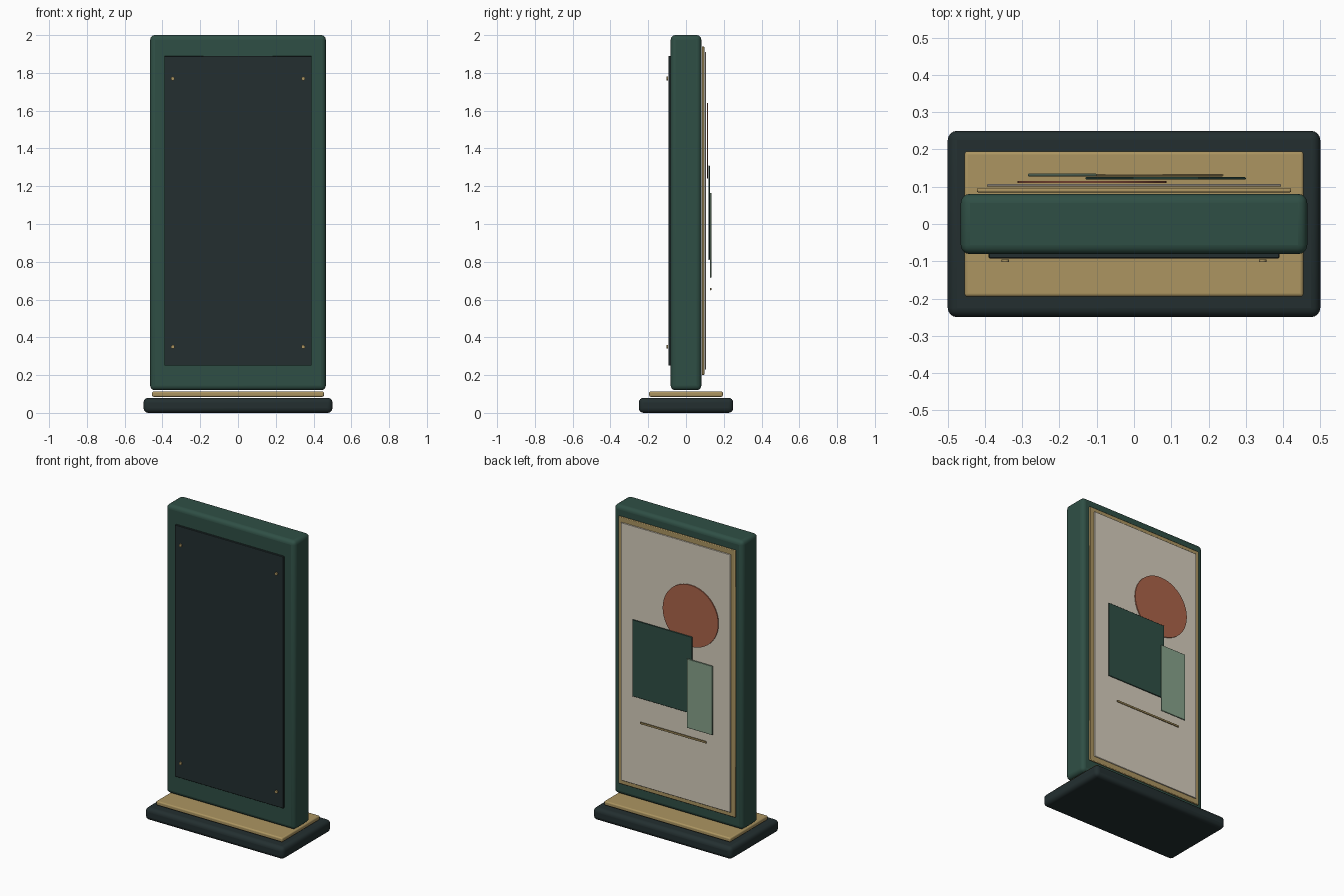
import bpy, math

if "Cube" in bpy.data.objects:
    bpy.data.objects.remove(bpy.data.objects["Cube"])


def srgb(r, g, b):
    lin = [(c / 255 / 12.92) if c < 11 else ((c / 255 + 0.055) / 1.055) ** 2.4 for c in (r, g, b)]
    return (*lin, 1.0)


def material(name, rgb):
    m = bpy.data.materials.new(name)
    m.diffuse_color = srgb(*rgb)
    m.use_nodes = True
    m.node_tree.nodes["Principled BSDF"].inputs["Base Color"].default_value = m.diffuse_color
    return m


GREEN = material("deep green", (47, 79, 69))
DARK = material("charcoal", (35, 47, 48))
BRASS = material("brass", (172, 149, 97))
CREAM = material("cream", (215, 206, 189))
RUST = material("rust", (172, 100, 74))
SAGE = material("sage", (135, 163, 139))


def finish(ob, name, mat, bevel, segments):
    ob.name = name
    ob.data.materials.append(mat)
    if bevel:
        mod = ob.modifiers.new("rounded edges", 'BEVEL')
        mod.width, mod.segments = bevel, segments
        mod.limit_method = 'ANGLE'
    bpy.ops.object.shade_smooth_by_angle(angle=math.radians(35))
    return ob


def box(name, mat, x, y, z, bevel=0.0, segments=3):
    """Box from (min, max) ranges on each axis."""
    spans = (x, y, z)
    bpy.ops.mesh.primitive_cube_add(size=1, location=[(a + b) / 2 for a, b in spans])
    ob = bpy.context.object
    ob.scale = [b - a for a, b in spans]
    bpy.ops.object.transform_apply(location=False, rotation=False, scale=True)
    return finish(ob, name, mat, bevel, segments)


def disc(name, mat, x, z, radius, y, sides):
    """Flat disc facing along y."""
    bpy.ops.mesh.primitive_cylinder_add(vertices=sides, radius=radius, depth=y[1] - y[0],
                                        location=(x, (y[0] + y[1]) / 2, z),
                                        rotation=(math.pi / 2, 0, 0))
    return finish(bpy.context.object, name, mat, 0, 1)


# Foot and brass plinth
box("base", DARK, (-0.5, 0.5), (-0.25, 0.25), (0, 0.08), 0.025, 4)
box("plinth", BRASS, (-0.455, 0.455), (-0.195, 0.195), (0.085, 0.113), 0.008, 3)

# Upright cabinet
box("cabinet", GREEN, (-0.465, 0.465), (-0.081, 0.081), (0.12, 2.0), 0.025, 4)

# Service panel on the front, held by four screws
box("service_panel", DARK, (-0.39, 0.39), (-0.092, -0.079), (0.25, 1.89), 0.002, 1)
for x in (-0.345, 0.345):
    for z in (0.35, 1.77):
        disc("panel_screw", BRASS, x, z, 0.01, (-0.102, -0.095), 12)

# Brass frame and poster on the back
box("poster_frame", BRASS, (-0.422, 0.422), (0.085, 0.097), (0.2, 1.94), 0.004, 2)
box("poster", CREAM, (-0.395, 0.395), (0.1, 0.107), (0.23, 1.91), 0.002, 1)

# Layered shapes of the artwork
disc("rust_circle", RUST, -0.113, 1.44, 0.2, (0.11, 0.116), 48)
box("green_square", GREEN, (-0.13, 0.3), (0.119, 0.126), (0.81, 1.31), 0.002, 1)
box("sage_rectangle", SAGE, (-0.285, -0.1), (0.128, 0.135), (0.715, 1.165), 0.002, 1)
box("brass_line", BRASS, (-0.24, 0.24), (0.128, 0.134), (0.648, 0.662), 0.002, 1)
